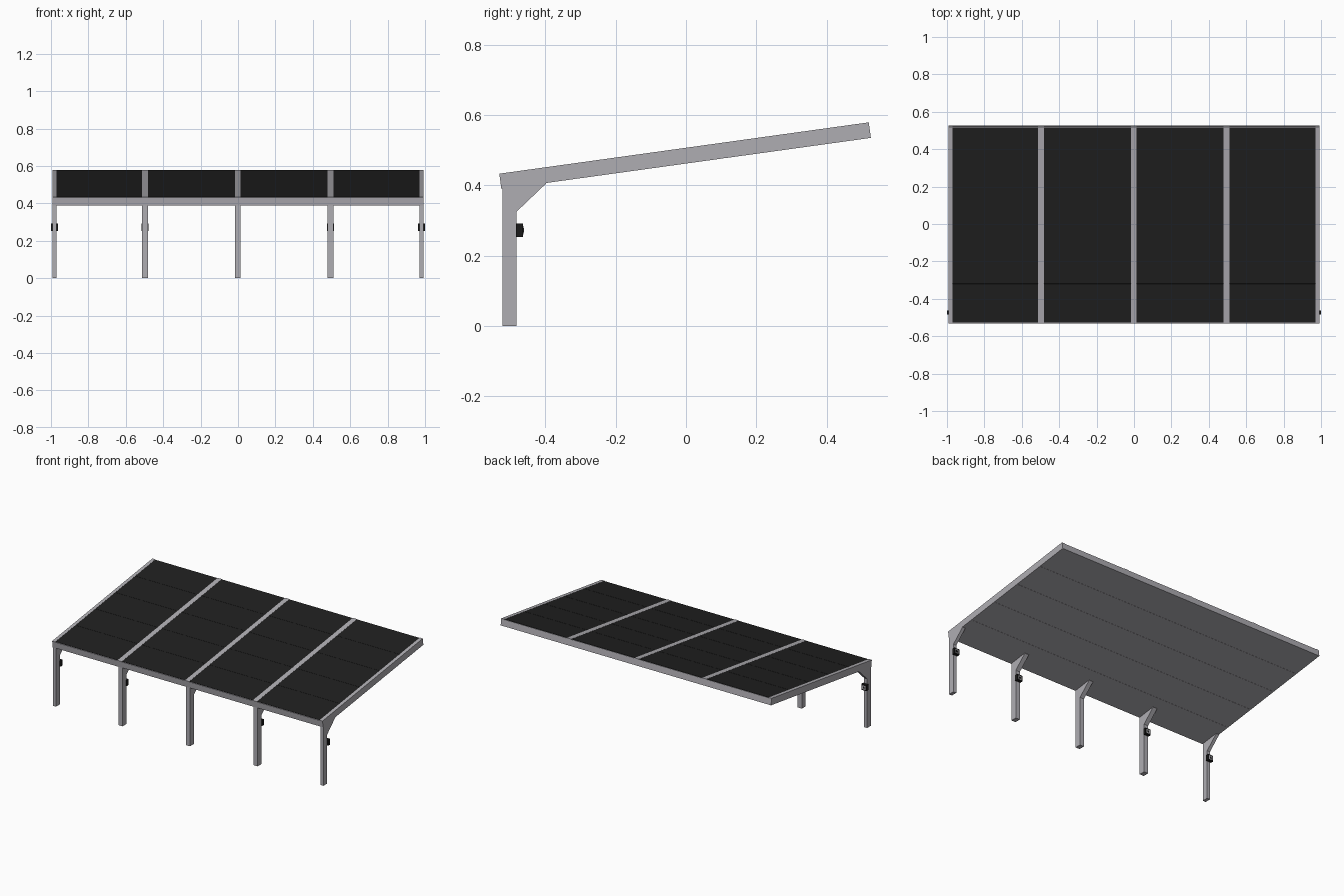
import bpy, bmesh, math
from mathutils import Matrix, Vector

if "Cube" in bpy.data.objects:
    bpy.data.objects.remove(bpy.data.objects["Cube"])


def material(name, rgb):
    m = bpy.data.materials.new(name)
    m.diffuse_color = (*rgb, 1.0)
    m.use_nodes = True
    m.node_tree.nodes["Principled BSDF"].inputs["Base Color"].default_value = m.diffuse_color
    return m


GREY = material("light_grey_metal", (0.43, 0.42, 0.45))
BLACK = material("panel_black", (0.0145, 0.0145, 0.0145))
DARK = material("box_black", (0.01, 0.01, 0.01))

# Tilted roof frame: local y runs up the slope, local z is its normal
ANGLE = math.atan2(0.146, 1.051)
LENGTH = 1.061
THICK = 0.042
ROOF = Matrix.Translation((0, -0.525, 0.389)) @ Matrix.Rotation(ANGLE, 4, 'X')


def prism(name, profile, x0, x1, mat, xf=Matrix()):
    """Extrude a y-z profile from x0 to x1."""
    bm = bmesh.new()
    f = bm.faces.new([bm.verts.new((x0, y, z)) for y, z in profile])
    ext = bmesh.ops.extrude_face_region(bm, geom=[f])
    verts = [g for g in ext["geom"] if isinstance(g, bmesh.types.BMVert)]
    bmesh.ops.translate(bm, verts=verts, vec=Vector((x1 - x0, 0, 0)))
    bmesh.ops.recalc_face_normals(bm, faces=bm.faces)
    bm.transform(xf)
    me = bpy.data.meshes.new(name)
    bm.to_mesh(me)
    bm.free()
    me.materials.append(mat)
    ob = bpy.data.objects.new(name, me)
    bpy.context.collection.objects.link(ob)
    return ob


def box(name, x0, x1, y0, y1, z0, z1, mat, xf=Matrix()):
    return prism(name, [(y0, z0), (y1, z0), (y1, z1), (y0, z1)], x0, x1, mat, xf)


# Post positions: (x0, x1, has_box)
POSTS = [(-0.992, -0.970, True), (-0.513, -0.482, True), (-0.017, 0.013, False),
         (0.479, 0.510, True), (0.970, 0.992, True)]

# Roof slab with fascia edges
box("roof_frame", -0.992, 0.992, 0, LENGTH, 0.001, THICK, GREY, ROOF)

# Ceiling strips under the slab
STEP = LENGTH / 5
for i in range(5):
    box("ceiling_strip", -0.992, 0.992, i * STEP + 0.0007 * (i > 0),
        (i + 1) * STEP - 0.0007 * (i < 4), 0, 0.001, GREY, ROOF)

# Solar panels, five strips in each of four bays, over a black backing
for (_, left, _), (right, _, _) in zip(POSTS[:-1], POSTS[1:]):
    box("panel_backing", left, right, 0.004, LENGTH - 0.004,
        THICK - 0.001, THICK + 0.001, BLACK, ROOF)
    step = (LENGTH - 0.008) / 5
    for i in range(5):
        s = 0.004 + i * step
        box("solar_panel", left, right, s + 0.001 * (i > 0),
            s + step - 0.001 * (i < 4), THICK, THICK + 0.002, BLACK, ROOF)

for x0, x1, has_box in POSTS:
    # Rafter cap between the panels
    box("rafter_cap", x0, x1, 0, LENGTH, THICK - 0.001, THICK + 0.0025, GREY, ROOF)
    # Post and triangular brace
    box("post", x0, x1, -0.522, -0.482, 0, 0.41, GREY)
    prism("brace", [(-0.484, 0.325), (-0.482, 0.325), (-0.398, 0.405),
                    (-0.398, 0.412), (-0.484, 0.402)], x0, x1, GREY)
    # Charging box behind the post, with a face plate and socket
    if has_box:
        c = (x0 + x1) / 2
        box("charging_box", c - 0.019, c + 0.019, -0.483, -0.463, 0.253, 0.292, DARK)
        box("box_face_plate", c - 0.012, c + 0.012, -0.464, -0.462, 0.260, 0.285, GREY)
        box("box_socket", c - 0.006, c + 0.006, -0.463, -0.4612, 0.266, 0.279, DARK)
